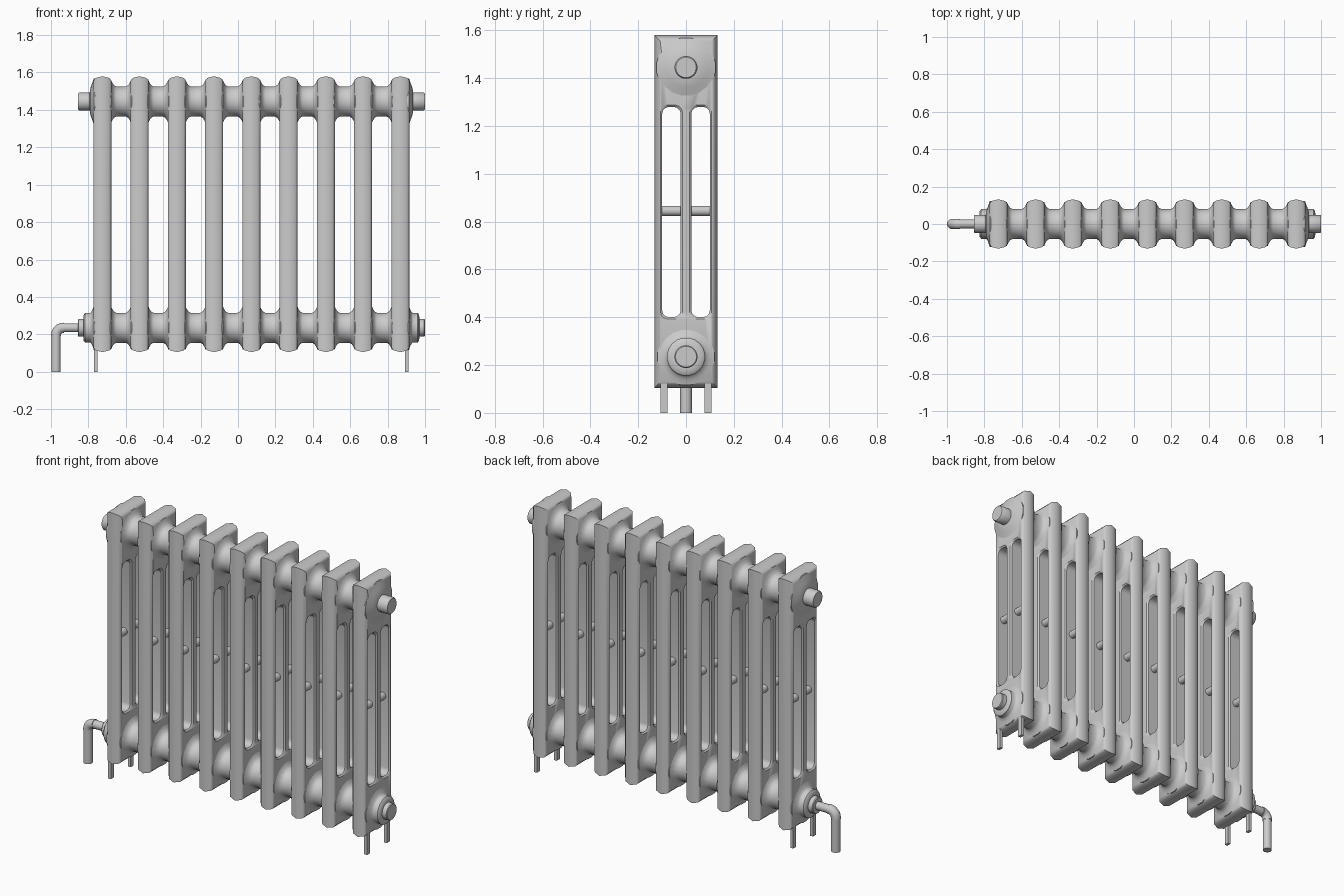
import bpy, bmesh, math
from mathutils import Vector

if "Cube" in bpy.data.objects:
    bpy.data.objects.remove(bpy.data.objects["Cube"])

COUNT, FIRST, STEP = 9, -0.725, 0.1992
LAST = FIRST + STEP * (COUNT - 1)
TOP_Z, LOW_Z = 1.445, 0.235


def loft(name, rings, angle=40):
    """Skin a list of equal-length closed rings and cap both ends."""
    bm = bmesh.new()
    loops = [[bm.verts.new(p) for p in ring] for ring in rings]
    n = len(loops[0])
    for a, b in zip(loops, loops[1:]):
        for i in range(n):
            bm.faces.new((a[i], a[(i + 1) % n], b[(i + 1) % n], b[i]))
    bm.faces.new(loops[0][::-1])
    bm.faces.new(loops[-1])
    bmesh.ops.recalc_face_normals(bm, faces=bm.faces)
    mesh = bpy.data.meshes.new(name)
    bm.to_mesh(mesh)
    bm.free()
    ob = bpy.data.objects.new(name, mesh)
    bpy.context.collection.objects.link(ob)
    select(ob)
    bpy.ops.object.shade_smooth_by_angle(angle=math.radians(angle))
    return ob


def select(ob):
    bpy.ops.object.select_all(action='DESELECT')
    ob.select_set(True)
    bpy.context.view_layer.objects.active = ob


def circle(centre, u, v, r, n=20):
    c, u, v = Vector(centre), Vector(u), Vector(v)
    return [c + r * (u * math.cos(t) + v * math.sin(t))
            for t in (2 * math.pi * (i + 0.5) / n for i in range(n))]


def lathe_x(name, profile, z, n=20):
    return loft(name, [circle((x, 0, z), (0, 1, 0), (0, 0, 1), r, n) for x, r in profile])


def rounded_rect(x, y0, y1, z0, z1, r):
    pts = []
    for cy, cz, a0 in ((y1 - r, z1 - r, 0), (y0 + r, z1 - r, 90),
                       (y0 + r, z0 + r, 180), (y1 - r, z0 + r, 270)):
        for k in range(4):
            a = math.radians(a0 + 30 * k)
            pts.append((x, cy + r * math.cos(a), cz + r * math.sin(a)))
    return pts


def repeat(ob):
    m = ob.modifiers.new("row", 'ARRAY')
    m.count = COUNT
    m.use_relative_offset = False
    m.use_constant_offset = True
    m.constant_offset_displace = (STEP, 0, 0)
    ob.location.x = FIRST


# Radiator section: slab with chamfered rim and two slots
rim = [(-0.048, 0.024), (-0.036, 0.009), (0, 0), (0.036, 0.009), (0.048, 0.024)]
rings = []
for x, d in rim:
    y, lo, hi = 0.132 - d, 0.105 + d, 1.58 - d
    rings.append([(x, -y, lo), (x, y, lo), (x, y, hi), (x, -y, hi)])
section = loft("sections", rings)
for side in (-1, 1):
    slot = []
    for x, e in ((-0.06, 0.018), (-0.04, 0), (0.04, 0), (0.06, 0.018)):
        slot.append(rounded_rect(x, side * 0.061 - 0.039 - e, side * 0.061 + 0.039 + e,
                                 0.40 - e, 1.28 + e, 0.03))
    cutter = loft("slot_cutter", slot)
    cutter.hide_render = True
    mod = section.modifiers.new("slot", 'BOOLEAN')
    mod.operation, mod.solver, mod.object = 'DIFFERENCE', 'EXACT', cutter
    select(section)
    bpy.ops.object.modifier_apply(modifier=mod.name)
    bpy.data.objects.remove(cutter)
select(section)
bpy.ops.object.shade_smooth_by_angle(angle=math.radians(40))
repeat(section)

# Tie bar across the slots
repeat(loft("tie_bars", [circle((0, y, 0.845), (1, 0, 0), (0, 0, 1), 0.022, 12)
                         for y in (-0.11, 0.11)]))


# Headers: hub flares between sections, with end plugs
flare = [(0.046, 0.118), (0.052, 0.103), (0.061, 0.089), (0.074, 0.081)]


def header(name, z, left_end, right_end):
    prof = list(left_end)
    for i in range(COUNT):
        cx = FIRST + STEP * i
        left = [] if i == 0 else [(cx - d, r) for d, r in reversed(flare)]
        right = [] if i == COUNT - 1 else [(cx + d, r) for d, r in flare]
        prof += left + right
    lathe_x(name, prof + list(right_end), z)


def ends(shape, trim=0):
    """Mirror one end profile, measured outward from the end section centre."""
    left = [(FIRST - d + (trim if d > 0.1 else 0), r) for d, r in reversed(shape)]
    return left, [(LAST + d, r) for d, r in shape]


top_end = [(0.046, 0.125), (0.053, 0.104), (0.060, 0.085), (0.066, 0.065), (0.068, 0.048),
           (0.125, 0.048), (0.131, 0.043)]
header("top_header", TOP_Z, *ends(top_end))
low_end = [(0.046, 0.12), (0.052, 0.10), (0.060, 0.085), (0.066, 0.080), (0.092, 0.080),
           (0.100, 0.070), (0.101, 0.048), (0.127, 0.048), (0.131, 0.044)]
header("bottom_header", LOW_Z, *ends(low_end))

# Supply pipe: horizontal run, elbow, drop to the floor
path = [(-0.85, LOW_Z, 0, 0.024), (-0.93, LOW_Z, 0, 0.024), (-0.93, LOW_Z, 0, 0.028)]
for k in range(7):
    a = math.radians(15 * k)
    path.append((-0.935 - 0.038 * math.sin(a), LOW_Z - 0.038 + 0.038 * math.cos(a), a, 0.027))
path += [(-0.973, 0.19, math.pi / 2, 0.027), (-0.973, 0.19, math.pi / 2, 0.025),
         (-0.973, 0, math.pi / 2, 0.025)]
loft("supply_pipe", [circle((x, 0, z), (0, 1, 0), (-math.sin(a), 0, math.cos(a)), r, 16)
                     for x, z, a, r in path])

# Four thin feet under the end sections
for x in (FIRST - 0.036, LAST + 0.034):
    for y in (-0.092, 0.092):
        loft("foot", [[(x - 0.009, y - 0.014, z), (x + 0.009, y - 0.014, z),
                       (x + 0.009, y + 0.014, z), (x - 0.009, y + 0.014, z)]
                      for z in (0, 0.16)])
